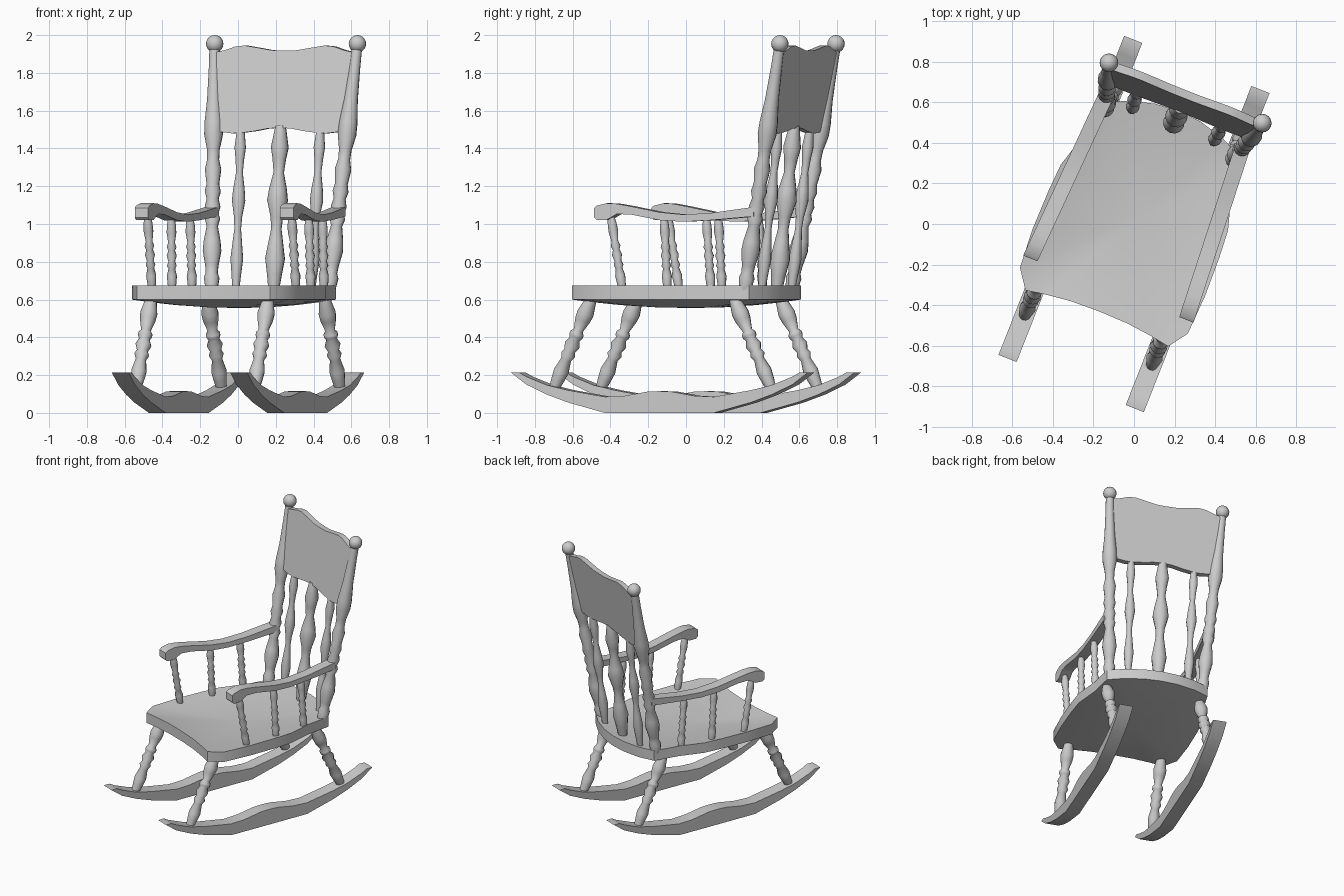
import bpy, bmesh, math
from mathutils import Matrix, Vector

if "Cube" in bpy.data.objects:
    bpy.data.objects.remove(bpy.data.objects["Cube"])

TURN = Matrix.Rotation(math.radians(-21.5), 4, 'Z')  # the chair stands turned on the grid


def finish(name, bm, angle=40):
    bmesh.ops.recalc_face_normals(bm, faces=bm.faces)
    me = bpy.data.meshes.new(name)
    bm.to_mesh(me)
    bm.free()
    me.transform(TURN)
    ob = bpy.data.objects.new(name, me)
    bpy.context.collection.objects.link(ob)
    bpy.ops.object.select_all(action='DESELECT')
    bpy.context.view_layer.objects.active = ob
    ob.select_set(True)
    bpy.ops.object.shade_smooth_by_angle(angle=math.radians(angle))
    return ob


def turned(name, a, b, profile, sides=12):
    """Lathe-turned part from a to b; profile is (fraction along, radius)."""
    a, b = Vector(a), Vector(b)
    rot = Vector((0, 0, 1)).rotation_difference(b - a)
    bm = bmesh.new()
    rings = []
    for t, r in profile:
        c = a.lerp(b, t)
        rings.append([bm.verts.new(c + rot @ Vector((r * math.cos(k * math.tau / sides),
                                                     r * math.sin(k * math.tau / sides), 0)))
                      for k in range(sides)])
    for p, q in zip(rings, rings[1:]):
        for k in range(sides):
            j = (k + 1) % sides
            bm.faces.new((p[k], p[j], q[j], q[k]))
    bm.faces.new(rings[0])
    bm.faces.new(rings[-1])
    return finish(name, bm, 60)


def strip(name, stations):
    """Loft of four-cornered sections."""
    bm = bmesh.new()
    rows = [[bm.verts.new(p) for p in s] for s in stations]
    for p, q in zip(rows, rows[1:]):
        for k in range(4):
            j = (k + 1) % 4
            bm.faces.new((p[k], p[j], q[j], q[k]))
    bm.faces.new(rows[0])
    bm.faces.new(rows[-1])
    return finish(name, bm, 35)


# Seat: outline with a dished top and matching underside
half = [(0, -.464), (.15, -.468), (.28, -.483), (.378, -.5), (.445, -.405), (.456, -.2), (.452, 0),
        (.443, .14), (.39, .32), (.362, .5), (.25, .555), (.12, .59), (0, .6)]
outline = half + [(-x, y) for x, y in half[-2:0:-1]]
bm = bmesh.new()
n = len(outline)
edges = []
for z in (.675, .6):
    rings = []
    for f in (1, .85, .6, .3):
        dip = .045 * (1 - f * f)
        rings.append([bm.verts.new((x * f, .03 + (y - .03) * f, z - dip)) for x, y in outline])
    mid = bm.verts.new((0, .03, z - .045))
    for k in range(n):
        j = (k + 1) % n
        for p, q in zip(rings, rings[1:]):
            bm.faces.new((p[k], p[j], q[j], q[k]))
        bm.faces.new((rings[-1][k], rings[-1][j], mid))
    edges.append(rings[0])
for k in range(n):
    j = (k + 1) % n
    bm.faces.new((edges[0][k], edges[0][j], edges[1][j], edges[1][k]))
finish("seat", bm)

# Turning profiles
LEG = [(0, .024), (.06, .03), (.2, .046), (.27, .042), (.38, .026), (.41, .038), (.44, .038), (.47, .029),
       (.53, .043), (.59, .03), (.63, .04), (.68, .028), (.8, .041), (.88, .036), (1, .026)]
POST = [(0, .032), (.05, .042), (.07, .032), (.1, .036), (.16, .05), (.2, .045), (.26, .03), (.29, .042),
        (.31, .032), (.34, .042), (.37, .032), (.4, .043), (.43, .034), (.49, .044), (.53, .032),
        (.57, .034), (.63, .05), (.68, .049), (.77, .037), (.9, .03), (.975, .028)]
ARM_SPINDLE = [(0, .02), (.08, .023), (.2, .027), (.3, .018), (.34, .026), (.4, .018), (.48, .027),
               (.55, .018), (.6, .026), (.66, .018), (.8, .026), (.9, .024), (1, .018)]
BACK_SPINDLE = [(0, .5), (.1, .7), (.2, .95), (.3, .7), (.38, .5), (.45, .6), (.55, 1),
                (.62, .85), (.72, .5), (.8, .65), (.87, .85), (1, .5)]

# Rocker side profile: distance from middle, bottom height, top height
ROCK = [(0, 0, .115), (.07, 0, .112), (.2, 0, .09), (.31, 0, .085), (.52, .055, .12),
        (.64, .097, .147), (.757, .15, .192), (.845, .214, .215)]
rock = [(-v, b, t) for v, b, t in ROCK[:0:-1]] + ROCK

# Armrest: distance along, bottom height, top height
ARM = [(-.345, 1.035, 1.085), (-.33, 1.02, 1.097), (-.275, 1.022, 1.11), (-.22, 1.053, 1.107), (-.14, 1.05, 1.093),
       (.02, 1.02, 1.062), (.15, 1.012, 1.05), (.3, 1.02, 1.058), (.54, 1.04, 1.09)]

for s, side in ((-1, "left"), (1, "right")):
    x = .337 * s
    # Rockers: the tips are cut level
    st = []
    for v, b, t in rock:
        vt = v * (.8 / .845) if abs(v) > .8 else v
        st.append([(x - .048, v, b), (x + .048, v, b), (x + .048, vt, t), (x - .048, vt, t)])
    strip(side + "_rocker", st)
    # Legs
    for d, end in ((-1, "front"), (1, "back")):
        turned(f"{side}_{end}_leg", (.333 * s, .395 * d, .63), (x, .622 * d, .12), LEG)
    # Back posts with ball finials
    turned(side + "_back_post", (.335 * s, .468, .65), (.406 * s, .694, 1.955), POST)
    bm = bmesh.new()
    bmesh.ops.create_uvsphere(bm, u_segments=16, v_segments=10, radius=.046,
                              matrix=Matrix.Translation((.406 * s, .694, 1.954)))
    finish(side + "_finial", bm, 60)
    # Armrests
    st = []
    for v, b, t in ARM:
        c = s * (.413 - (v + .34) * .06)
        w = .038
        st.append([(c - w, v, b), (c + w, v, b), (c + w, v, t), (c - w, v, t)])
    strip(side + "_armrest", st)
    # Armrest spindles
    for k, (u0, v0, u1, v1, top) in enumerate(((.41, -.2, .41, -.265, 1.04), (.395, .05, .391, .03, 1.03),
                                               (.375, .29, .377, .265, 1.03))):
        turned(f"{side}_arm_spindle_{k + 1}", (u0 * s, v0, .65), (u1 * s, v1, top), ARM_SPINDLE)

# Back spindles, the middle one thicker
for k, (u, r) in enumerate(((-.22, .036), (0, .056), (.22, .036))):
    turned(f"back_spindle_{k + 1}", (u * .98, .515, .64), (u * 1.03, .617, 1.52),
           [(t, f * r) for t, f in BACK_SPINDLE])

# Headrest panel with wavy top and bottom edges, leaning with the posts
HEAD = [(0, 1.51, 1.918), (.07, 1.505, 1.92), (.14, 1.492, 1.932), (.22, 1.482, 1.945),
        (.27, 1.48, 1.94), (.33, 1.487, 1.92), (1, 1.492, 1.908)]
head = [(-u, b, t) for u, b, t in HEAD[:0:-1]] + HEAD


def back_v(z):
    return .468 + (z - .65) * .173


st = []
for u, b, t in head:
    ub, ut = (math.copysign(.372, u), math.copysign(.394, u)) if abs(u) == 1 else (u, u * 1.03)
    st.append([(ub, back_v(b) - .02, b), (ub, back_v(b) + .02, b),
               (ut, back_v(t) + .02, t), (ut, back_v(t) - .02, t)])
strip("headrest", st)
